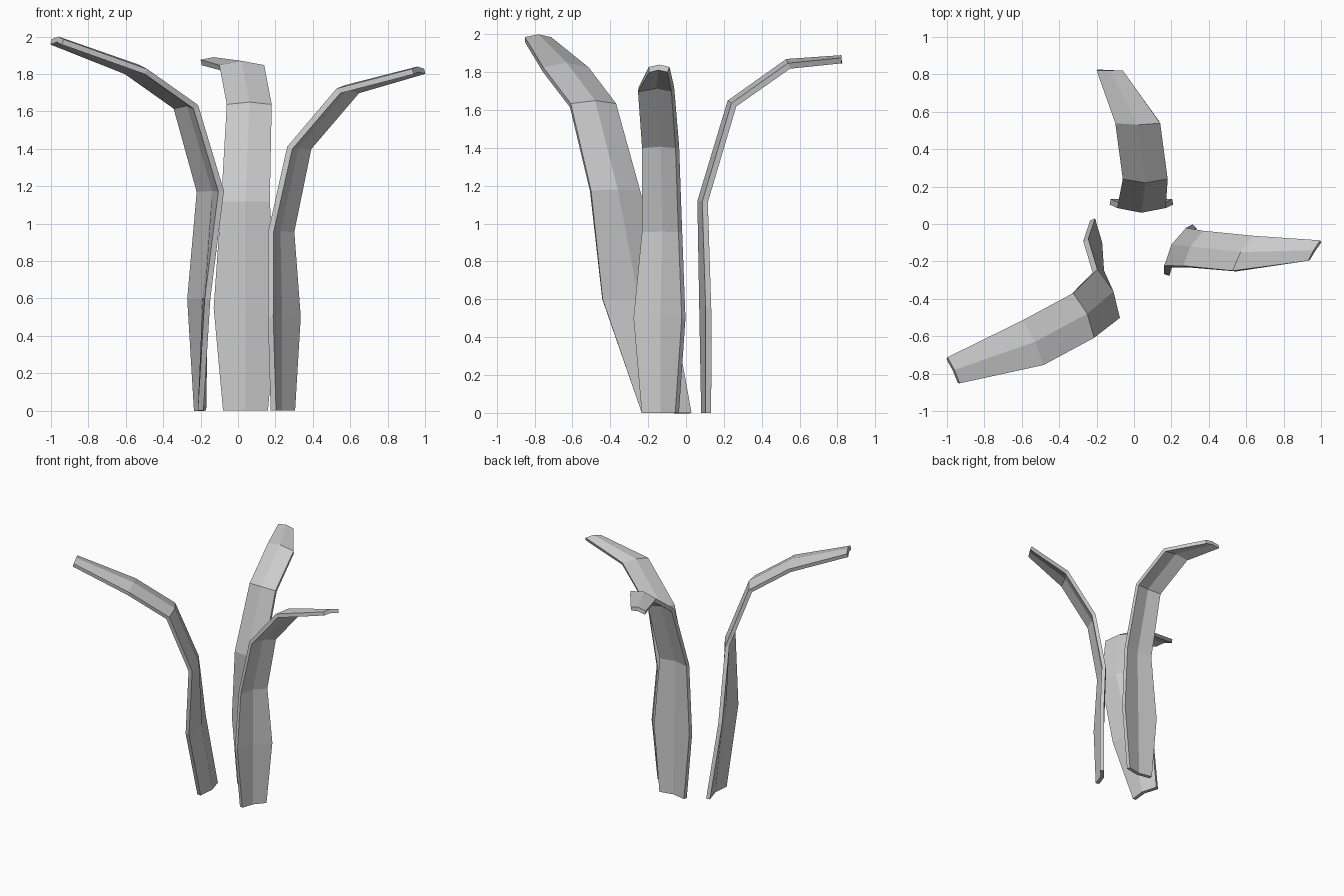
import bpy
from math import radians
from mathutils import Matrix, Vector

default_cube = bpy.data.objects.get("Cube")
if default_cube:
    bpy.data.objects.remove(default_cube, do_unlink=True)

leaf_grey = bpy.data.materials.new("leaf_grey")
leaf_grey.use_nodes = True
leaf_grey.diffuse_color = (0.6, 0.6, 0.6, 1)
shader = leaf_grey.node_tree.nodes["Principled BSDF"]
shader.inputs["Base Color"].default_value = leaf_grey.diffuse_color

# Half width of every leaf from foot to tip, and how deeply it folds at the crease
HALF_WIDTHS = (.12, .17, .13, .12, .12, .07)
FOLD = .2
THICKNESS = .03


def make_leaf(name, crease, scale, facing, twist=0, max_twist=0):
    """Sweep a folded cross-section along the crease line and thicken its outer side."""
    crease = [Vector(point) for point in crease]
    last = len(crease) - 1
    verts, faces = [], []
    for row, (centre, half_width) in enumerate(zip(crease, HALF_WIDTHS)):
        # Direction across the leaf, and the outward direction its edges fold towards
        along = crease[min(row + 1, last)] - crease[max(row - 1, 0)]
        angle = facing + min(twist * row, max_twist)
        across = Matrix.Rotation(radians(angle), 3, "Z") @ Vector((1, 0, 0))
        outward = along.cross(across).normalized()
        if row == 0:
            outward.z = 0
        reach = half_width * scale
        fold = outward * reach * FOLD
        verts += [centre - across * reach + fold,
                  centre,
                  centre + across * reach + fold]
        # Two panels, one on each side of the crease
        if row < last:
            for column in range(2):
                near = row * 3 + column
                far = near + 3
                faces.append((near, near + 1, far + 1, far))

    mesh = bpy.data.meshes.new(name)
    mesh.from_pydata(verts, [], faces)
    mesh.materials.append(leaf_grey)
    leaf = bpy.data.objects.new(name, mesh)
    bpy.context.collection.objects.link(leaf)
    solid = leaf.modifiers.new("leaf_thickness", "SOLIDIFY")
    solid.thickness = THICKNESS
    solid.offset = -1
    solid.use_even_offset = True


# Back leaf, arching backwards
make_leaf("back_leaf", [
    (.04, .08, 0),
    (.04, .07, .55),
    (.04, .06, 1.12),
    (.06, .22, 1.65),
    (.02, .53, 1.87),
    (-.13, .82, 1.89),
], scale=1, facing=0)

# Right leaf, the tallest, twisting as it arches forwards
make_leaf("right_leaf", [
    (-.17, -.1, 0),
    (-.16, -.25, .6),
    (-.11, -.36, 1.18),
    (-.25, -.48, 1.65),
    (-.53, -.63, 1.85),
    (-.96, -.78, 2),
], scale=1.1, facing=95, twist=10, max_twist=20)

# Left leaf, arching sideways
make_leaf("left_leaf", [
    (.21, -.12, 0),
    (.21, -.12, .5),
    (.2, -.11, .96),
    (.3, -.12, 1.42),
    (.57, -.15, 1.74),
    (.96, -.14, 1.84),
], scale=.9, facing=240)
